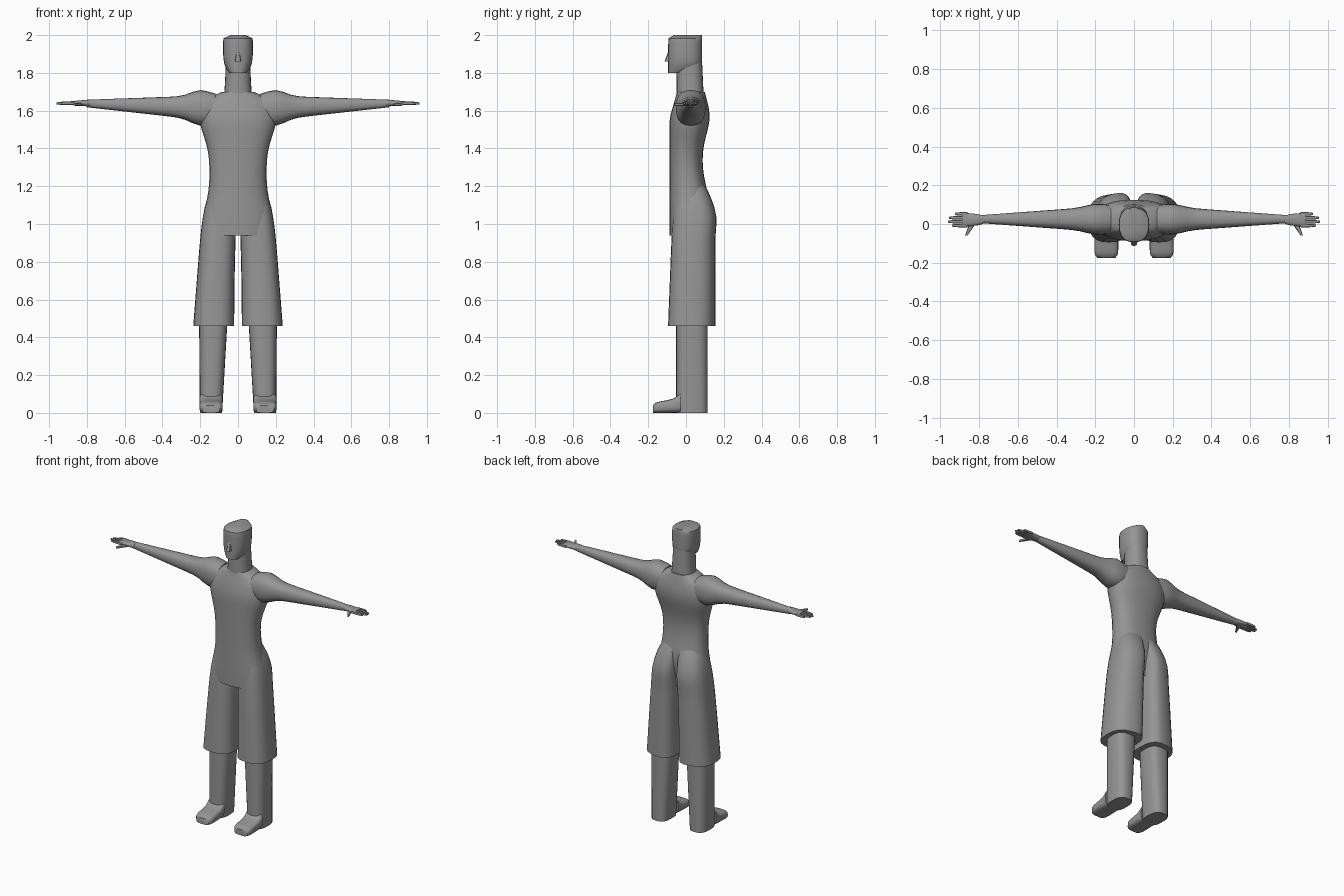
import bpy, bmesh
from math import cos, sin, pi, exp, sqrt, copysign

cube = bpy.data.objects.get("Cube")
if cube:
    bpy.data.objects.remove(cube)

shade = 0.3
grey = bpy.data.materials.new("plain grey")
grey.use_nodes = True
grey.diffuse_color = (shade, shade, shade, 1)
principled = grey.node_tree.nodes["Principled BSDF"]
principled.inputs["Base Color"].default_value = grey.diffuse_color


def bump(position, peak, spread):
    """Bell-shaped swelling of height one."""
    return exp(-((position - peak) / spread) ** 2)


def mix(first, last, amount):
    return first + (last - first) * amount


def rounded(value, power):
    return copysign(abs(value) ** (2 / power), value)


def place(axis, along, across, up):
    """Order coordinates so that the loft runs along the named axis."""
    if axis == "x":
        return along, across, up
    if axis == "y":
        return across, along, up
    return across, up, along


def loft(name, axis, start, end, steps, shape, sides=24, power=2.4, skew=0, mirror=False):
    """Skin rounded rings; shape(position, fraction) gives each ring's two ranges."""
    bm = bmesh.new()
    loops = []
    for step in range(steps + 1):
        fraction = step / steps
        along = mix(start, end, fraction)
        (low, high), (near, far) = shape(along, fraction)
        loop = []
        for i in range(sides):
            turn = 2 * pi * i / sides
            u, v = rounded(cos(turn), power), rounded(sin(turn), power)
            if v > 0:
                v *= 1 - skew * u
            across = mix(low, high, (u + 1) / 2)
            up = mix(near, far, (v + 1) / 2)
            loop.append(bm.verts.new(place(axis, along, across, up)))
        loops.append(loop)
    for lower, upper in zip(loops, loops[1:]):
        for i in range(sides):
            bm.faces.new((lower[i - 1], lower[i], upper[i], upper[i - 1]))
    bm.faces.new(loops[0])
    bm.faces.new(loops[-1])
    bmesh.ops.recalc_face_normals(bm, faces=bm.faces)
    mesh = bpy.data.meshes.new(name)
    bm.to_mesh(mesh)
    bm.free()
    mesh.materials.append(grey)
    obj = bpy.data.objects.new(name, mesh)
    bpy.context.collection.objects.link(obj)
    bpy.ops.object.select_all(action="DESELECT")
    obj.select_set(True)
    bpy.context.view_layer.objects.active = obj
    bpy.ops.object.shade_smooth_by_angle(angle=pi / 4)
    if mirror:
        modifier = obj.modifiers.new("mirror", "MIRROR")
        modifier.use_mirror_merge = False


def around(centre, radius):
    return centre - radius, centre + radius


# Torso: narrow waist, broad chest, domed shoulders
def torso_shape(z, fraction):
    dome = max(0, (z - 1.63) / 0.08)
    width = 0.15 + 0.055 * bump(z, 1.57, 0.14) + 0.03 * bump(z, 1.03, 0.12)
    front = -0.087 + 0.04 * max(0, (z - 1.56) / 0.14)
    back = 0.085 + 0.04 * bump(z, 1.57, 0.13) + 0.03 * bump(z, 1.13, 0.12)
    return around(0, width * sqrt(1 - dome ** 2)), (front, back)


# Head: tapered jaw, straight back, slightly rounded crown
def head_shape(z, fraction):
    jaw, crown = (1 - fraction) ** 6, fraction ** 30
    width = 0.079 * (1 - 0.45 * jaw) * (1 - 0.5 * crown)
    return around(0, width), (-0.094 + 0.03 * crown, 0.086 * (1 - jaw ** 2))


def neck_shape(z, fraction):
    return around(0, mix(0.08, 0.064, sqrt(fraction))), (-0.05, mix(0.095, 0.085, fraction))


def nose_shape(z, fraction):
    return around(0, mix(0.017, 0.007, fraction)), (mix(-0.114, -0.094, fraction), -0.08)


loft("torso", "z", 0.94, 1.7, 19, torso_shape)
loft("neck", "z", 1.65, 1.86, 6, neck_shape)
loft("head", "z", 1.8, 2, 12, head_shape)
loft("nose", "z", 1.86, 1.915, 2, nose_shape, sides=8)


# Wide knee-length shorts, closing into a rounded seat
def shorts_shape(z, fraction):
    closing = fraction ** 8
    inner = 0.02 * (1 - fraction ** 2)
    outer = 0.237 - 0.06 * fraction - 0.06 * closing
    front = -0.095 + 0.03 * fraction + 0.03 * closing
    back = 0.153 + 0.012 * bump(z, 1.04, 0.08) - 0.07 * closing
    return (inner, outer), (front, back)


def lower_leg_shape(z, fraction):
    return (mix(0.084, 0.055, fraction), mix(0.202, 0.206, fraction)), (-0.052, 0.115)


# Foot: blunt toe rising to the instep
def foot_shape(y, fraction):
    toe = (1 - fraction) ** 12
    height = 0.04 + 0.035 * fraction ** 0.4 + 0.035 * fraction ** 6
    return around(0.143, 0.062 * (1 - toe / 4)), (0, height)


loft("shorts_leg", "z", 0.46, 1.23, 16, shorts_shape, power=2.7, skew=0.14, mirror=True)
loft("lower_leg", "z", 0, 0.5, 4, lower_leg_shape, power=2.8, mirror=True)
loft("foot", "y", -0.175, -0.03, 10, foot_shape, power=3.4, mirror=True)


# Arm reaching straight out to the side, swelling at the shoulder
def arm_shape(x, fraction):
    rest = 1 - fraction
    shoulder = bump(x, 0.2, 0.07)
    radius = 0.02 + 0.05 * rest
    return (around(0.025, radius + 0.015 * shoulder),
            around(1.638 - 0.026 * rest, radius + 0.03 * shoulder))


def palm_shape(x, fraction):
    return around(0.022, mix(0.022, 0.036, sqrt(fraction))), around(1.64, mix(0.019, 0.01, fraction))


def thumb_shape(y, fraction):
    return around(mix(0.83, 0.866, fraction), mix(0.018, 0.006, fraction)), around(1.633, 0.008)


loft("arm", "x", 0.12, 0.8, 17, arm_shape, sides=20, mirror=True)
loft("palm", "x", 0.78, 0.885, 4, palm_shape, sides=16, mirror=True)
loft("thumb", "y", 0.01, -0.06, 4, thumb_shape, sides=8, mirror=True)

# Four slim fingers, spaced evenly across the palm
fingers = {"index": 0.94, "middle": 0.96, "ring": 0.955, "little": 0.925}
for number, (name, tip) in enumerate(fingers.items()):
    side = 0.02 * number - 0.008

    def finger_shape(x, fraction):
        radius = 0.009 - 0.004 * fraction ** 6
        return around(side, radius), around(1.639, radius)

    loft(name + "_finger", "x", 0.86, tip, 5, finger_shape, sides=8, mirror=True)
